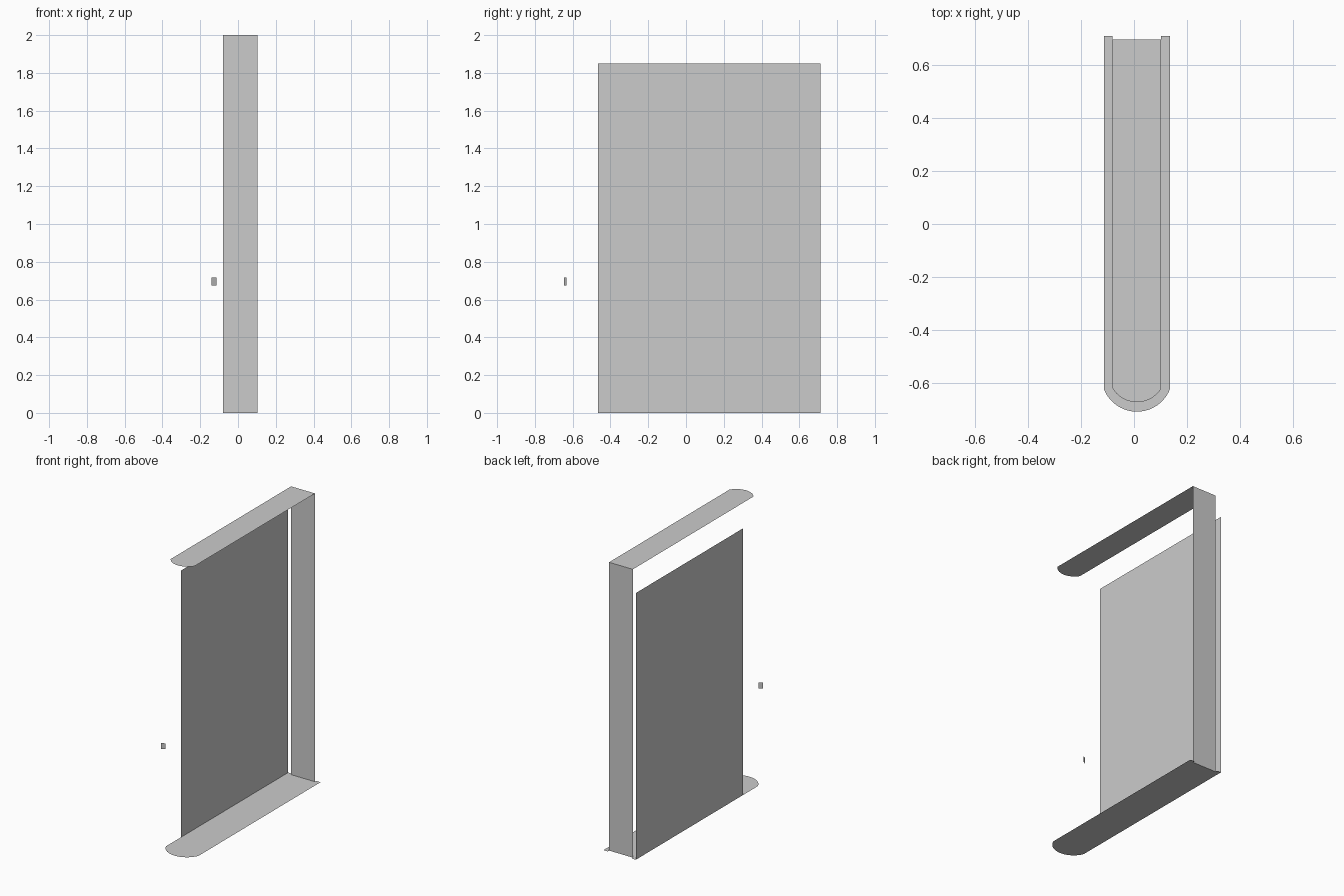
import bpy
import math

if "Cube" in bpy.data.objects:
    bpy.data.objects.remove(bpy.data.objects["Cube"])

CX = 0.011  # centre line of the cabinet footprint


def sheet(name, points):
    """One flat, thin face from an ordered outline."""
    mesh = bpy.data.meshes.new(name)
    mesh.from_pydata(points, [], [tuple(range(len(points)))])
    mesh.update()
    obj = bpy.data.objects.new(name, mesh)
    bpy.context.collection.objects.link(obj)
    return obj


def wall(name, a, b, z0, z1):
    """Vertical rectangle between two plan points."""
    return sheet(name, [(*a, z0), (*b, z0), (*b, z1), (*a, z1)])


def bow(half, y_start, depth, z, steps=20):
    """Bowed front edge, left to right."""
    r = (half ** 2 + depth ** 2) / (2 * depth)
    cy = y_start - depth + r
    a = math.asin(half / r)
    return [(CX + r * math.sin(t), cy - r * math.cos(t), z)
            for t in (-a + 2 * a * i / steps for i in range(steps + 1))]


# Bottom plate: bowed front, notched at the back for the rear panel
inner, outer = 0.0915, 0.1245
back, notch = 0.712, 0.697
sheet("bottom_plate", bow(outer, -0.626, 0.084, 0) + [
    (CX + outer, back, 0), (CX + inner, back, 0), (CX + inner, notch, 0),
    (CX - inner, notch, 0), (CX - inner, back, 0), (CX - outer, back, 0)])

# Top plate: narrower, same bowed front
sheet("top_plate", bow(inner, -0.623, 0.051, 2) + [
    (CX + inner, notch, 2), (CX - inner, notch, 2)])

# Rear panel and left side panel
wall("rear_panel", (CX + inner, notch), (CX - inner, notch), 0, 2)
wall("side_panel", (CX - outer, back), (CX - outer, -0.465), 0, 1.85)

# Small angled handle plate near the front left
wall("handle_plate", (-0.14, -0.646), (-0.115, -0.632), 0.675, 0.716)
